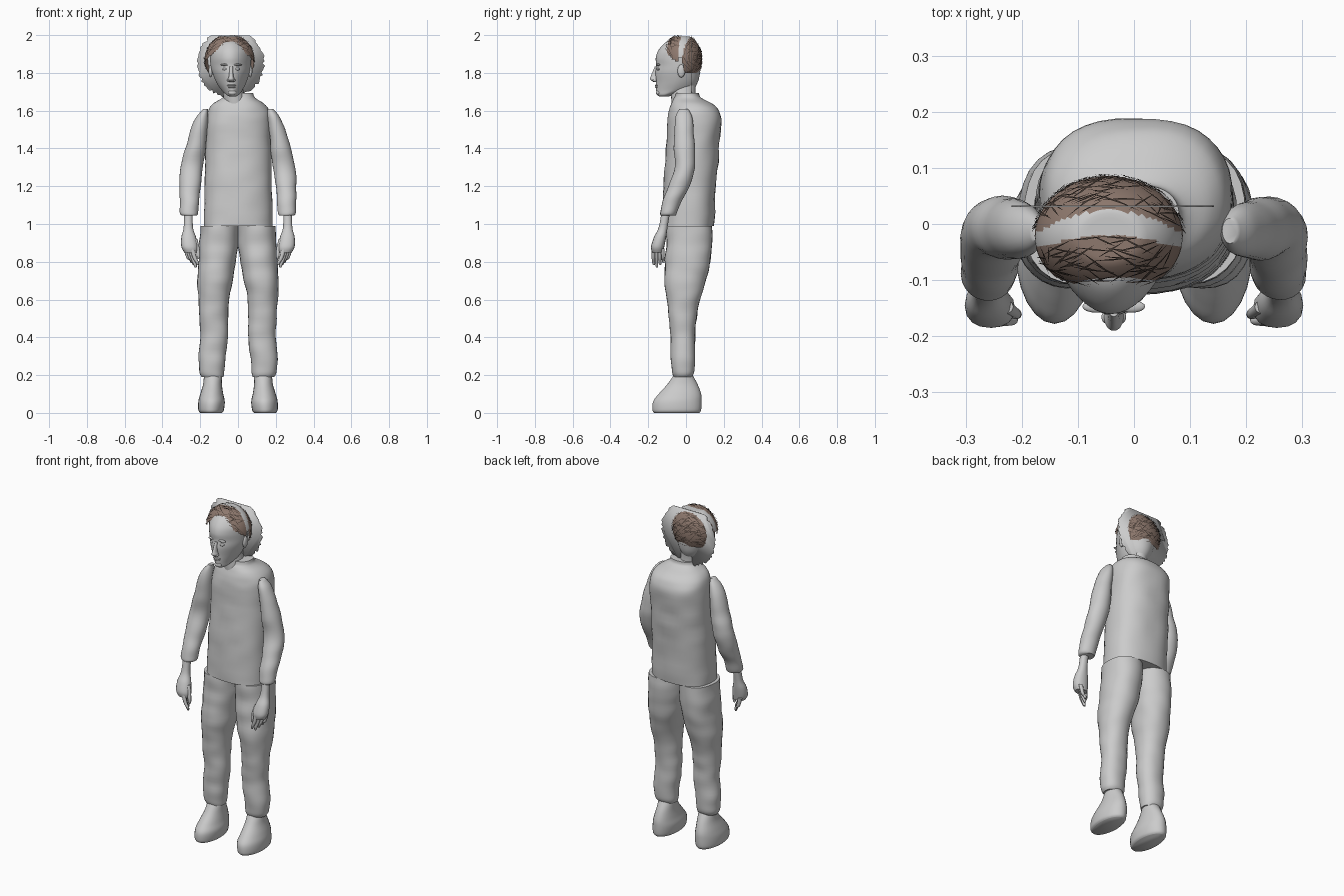
import bpy, bmesh, math, random
from mathutils import Vector, noise

random.seed(4)
default_cube = bpy.data.objects.get("Cube")
if default_cube:
    bpy.data.objects.remove(default_cube, do_unlink=True)


def make_material(name, red, green, blue):
    material = bpy.data.materials.new(name)
    material.use_nodes = True
    colour = (red, green, blue, 1)
    material.diffuse_color = colour
    material.node_tree.nodes["Principled BSDF"].inputs["Base Color"].default_value = colour
    return material


grey = make_material("plain grey", .6, .6, .6)
brown = make_material("hair brown", .27, .19, .155)
dark_brown = make_material("strand dark brown", .07, .05, .04)


def finish(name, bm, materials, angle=50):
    """Turn a bmesh into a smooth-shaded object."""
    mesh = bpy.data.meshes.new(name)
    bm.to_mesh(mesh)
    bm.free()
    for material in materials:
        mesh.materials.append(material)
    obj = bpy.data.objects.new(name, mesh)
    bpy.context.collection.objects.link(obj)
    bpy.ops.object.select_all(action="DESELECT")
    obj.select_set(True)
    bpy.context.view_layer.objects.active = obj
    bpy.ops.object.shade_smooth_by_angle(angle=math.radians(angle))
    return obj


def smooth_rings(rings, steps):
    """Fill in extra rings along a smooth spline through the given ones."""
    result = []
    last = len(rings) - 1
    for i in range(last):
        a, b, c, d = (rings[max(0, min(last, i + k))] for k in (-1, 0, 1, 2))
        for step in range(steps):
            t = step / steps
            ring = []
            for p, q, r, s in zip(a, b, c, d):
                bend = (q - r) * 3 + s - p
                ring.append(q + t / 2 * (r - p + t * (2 * p - 5 * q + 4 * r - s + t * bend)))
            result.append(ring)
    return result + [rings[-1]]


def loft(name, rings, side=1, sides=24, power=1, taper=0, wrinkle=0, steps=5):
    """Skin rings given as height, x range and y range; taper narrows the front."""
    bm = bmesh.new()
    loops = []
    for z, x0, x1, y0, y1 in smooth_rings(rings, steps):
        loop = []
        for k in range(sides):
            turn = math.tau * k / sides
            c, s = math.cos(turn), math.sin(turn)
            c = math.copysign(abs(c) ** power, c)
            s = math.copysign(abs(s) ** power, s)
            narrow = 1 + taper * min(s, 0)
            x = (x0 + x1) / 2 + (x1 - x0) / 2 * c * narrow
            y = (y0 + y1) / 2 + (y1 - y0) / 2 * s
            fold = wrinkle * noise.noise(Vector((x * 9 * side, y * 9, z * 14)))
            loop.append(bm.verts.new((side * (x + fold * c), y + fold * s, z)))
        loops.append(loop)
    for low, high in zip(loops, loops[1:]):
        for k in range(sides):
            n = (k + 1) % sides
            bm.faces.new((low[k], low[n], high[n], high[k]))
    bm.faces.new(loops[0])
    bm.faces.new(loops[-1])
    bmesh.ops.recalc_face_normals(bm, faces=bm.faces)
    return finish(name, bm, [grey])


def ball(name, centre, size):
    bm = bmesh.new()
    bmesh.ops.create_uvsphere(bm, u_segments=16, v_segments=10, radius=1)
    bmesh.ops.scale(bm, vec=size, verts=bm.verts)
    bmesh.ops.translate(bm, vec=centre, verts=bm.verts)
    return finish(name, bm, [grey])


# Shirt body with sloping shoulders and a collar
loft("shirt", [
    (.99, -.18, .185, -.125, .148), (1.2, -.177, .18, -.12, .16),
    (1.4, -.172, .178, -.105, .175), (1.54, -.17, .175, -.1, .187),
    (1.6, -.16, .165, -.09, .172), (1.635, -.135, .14, -.08, .14),
    (1.66, -.095, .1, -.07, .095), (1.675, -.075, .085, -.06, .075),
    (1.693, -.07, .08, -.055, .07)], sides=40, power=.85, wrinkle=.006)
loft("neck", [
    (1.62, -.075, .05, -.075, .055), (1.7, -.08, .03, -.08, .05),
    (1.76, -.085, .02, -.08, .055)])

for side, label in ((1, "left"), (-1, "right")):
    # Trouser leg, joined at the crotch
    loft(label + "_trouser_leg", [
        (.19, .08, .19, -.065, .03), (.22, .073, .205, -.075, .045),
        (.3, .065, .21, -.08, .048), (.4, .055, .2, -.083, .05),
        (.5, .052, .205, -.09, .055), (.6, .05, .21, -.1, .075),
        (.7, .03, .215, -.115, .105), (.8, .012, .21, -.11, .128),
        (.9, 0, .205, -.105, .138), (.99, -.002, .2, -.105, .138)],
        side, sides=28, power=.92, wrinkle=.006)
    # Boot with a long rounded toe
    loft(label + "_boot", [
        (0, .085, .2, -.168, .07), (.015, .075, .21, -.177, .08),
        (.06, .07, .21, -.174, .083), (.1, .078, .2, -.145, .08),
        (.15, .085, .185, -.1, .062), (.2, .085, .18, -.065, .035)], side)
    # Sleeve bending forward at the elbow
    loft(label + "_sleeve", [
        (1.045, .218, .295, -.132, -.055), (1.06, .212, .305, -.135, -.048),
        (1.12, .208, .308, -.122, -.025), (1.2, .2, .31, -.095, .02),
        (1.3, .185, .305, -.062, .046), (1.4, .172, .28, -.063, .048),
        (1.5, .162, .25, -.06, .042), (1.57, .155, .218, -.052, .03),
        (1.61, .157, .185, -.035, .01)], side, wrinkle=.006)
    # Hand: wrist and palm
    loft(label + "_palm", [
        (.85, .215, .285, -.18, -.122), (.88, .212, .3, -.185, -.115),
        (.93, .222, .3, -.17, -.105), (.98, .238, .288, -.145, -.098),
        (1.06, .24, .285, -.13, -.085)], side, sides=16, power=.9)
    # Four curled fingers, front to back
    for finger in range(4):
        y = -.174 + .017 * finger
        x = .23 + .011 * finger
        drop = .012 * abs(finger - 1)
        loft("%s_finger_%d" % (label, finger + 1), [
            (.77 + drop, x - .022, x - .012, y - .001, y + .009),
            (.785 + drop, x - .023, x - .005, y - .006, y + .01),
            (.82, x - .012, x + .01, y - .008, y + .01),
            (.87, x, x + .026, y - .009, y + .011)], side, sides=10, steps=3)
    loft(label + "_thumb", [
        (.815, .205, .215, -.165, -.155), (.83, .2, .219, -.17, -.152),
        (.87, .203, .225, -.168, -.148), (.92, .215, .245, -.16, -.135)],
        side, sides=10, steps=3)

# Head, narrower toward the face
loft("head", [
    (1.675, -.045, -.01, -.14, -.09), (1.685, -.062, .005, -.153, -.06),
    (1.71, -.088, .024, -.158, .03), (1.75, -.115, .044, -.159, .062),
    (1.8, -.135, .06, -.163, .074), (1.84, -.145, .066, -.158, .077),
    (1.88, -.148, .066, -.16, .077), (1.92, -.145, .062, -.146, .074),
    (1.96, -.12, .035, -.11, .05), (1.98, -.07, -.01, -.06, 0)],
    sides=36, taper=.24)

# Facial features
middle = -.036
loft("nose", [
    (1.752, middle - .012, middle + .012, -.172, -.14),
    (1.765, middle - .018, middle + .018, -.19, -.14),
    (1.785, middle - .012, middle + .012, -.186, -.14),
    (1.835, middle - .009, middle + .009, -.165, -.14)], sides=14)
ball("upper_lip", (middle + .002, -.154, 1.734), (.024, .011, .005))
ball("lower_lip", (middle + .002, -.153, 1.725), (.02, .011, .006))
ball("chin", (middle + .006, -.147, 1.695), (.022, .013, .013))
for side, label in ((1, "left"), (-1, "right")):
    ball(label + "_eye", (middle + side * .032, -.146, 1.82), (.015, .01, .007))
    ball(label + "_brow", (middle + side * .032, -.147, 1.843), (.024, .011, .006))
    ball(label + "_nostril", (middle + side * .014, -.166, 1.761), (.008, .011, .008))
    ball(label + "_ear", (-.04 + side * .105, -.025, 1.81), (.011, .02, .034))

# Hair shell: a fringe and a back piece with a bare strip between
hair_centre = Vector((-.045, -.022, 1.87))
hair_size = Vector((.132, .107, .135))


def hair_point(direction, grow=1, top=1.992):
    d = direction.normalized()
    p = hair_centre + Vector(a * b * grow for a, b in zip(d, hair_size))
    p.z = min(p.z, top)
    return p


def hair_zone(p):
    spread = (p.x - hair_centre.x) ** 2
    if p.y < -.02 - 1.5 * spread:
        return "fringe" if p.z > 1.94 - 5 * spread else None
    if p.y > .025 - 2.5 * spread:
        return "back" if p.z > 1.8 else None
    return "strip" if p.z > 1.88 else None


bm = bmesh.new()
bmesh.ops.create_uvsphere(bm, u_segments=72, v_segments=40, radius=1)
for vert in bm.verts:
    vert.co = hair_point(vert.co)
unwanted = []
for face in bm.faces:
    zone = hair_zone(face.calc_center_median())
    if zone is None:
        unwanted.append(face)
    face.material_index = 0 if zone == "strip" else 1
bmesh.ops.delete(bm, geom=unwanted, context="FACES")
finish("hair_shell", bm, [grey, brown])

# Loose crossing strands lying over the shell
bm = bmesh.new()
made = 0
while made < 230:
    start = Vector(random.gauss(0, 1) for _ in range(3)).normalized()
    slant = Vector((random.choice((-1, 1)), random.uniform(-1, 1), random.uniform(-1, 1)))
    along = (slant - start * slant.dot(start)).normalized()
    across = start.cross(along) * .014
    reach = random.uniform(.15, .35)
    if any(hair_zone(hair_point(start + along * k * reach)) not in ("fringe", "back")
           for k in (-.7, 0, .7)):
        continue
    middle_pair = [bm.verts.new(hair_point(start + across * k, 1.03, 2)) for k in (-1, 1)]
    for k in (-1, 1):
        tip = bm.verts.new(hair_point(start + along * k * reach, 1.05, 2))
        bm.faces.new((middle_pair[0], tip, middle_pair[1]))
    made += 1
finish("hair_strands", bm, [dark_brown])

# Thin ragged sheet of hair fanned out behind the face
bm = bmesh.new()
outline = []
for k in range(90):
    turn = math.tau * k / 90
    radius = .178 + random.uniform(-.009, .006)
    height = min(1.998, 1.85 + radius * math.sin(turn))
    outline.append(bm.verts.new((-.04 + radius * math.cos(turn), .03, height)))
bm.faces.new(outline)
sheet = finish("hair_sheet", bm, [grey])
thickness = sheet.modifiers.new("thickness", "SOLIDIFY")
thickness.thickness = .003
